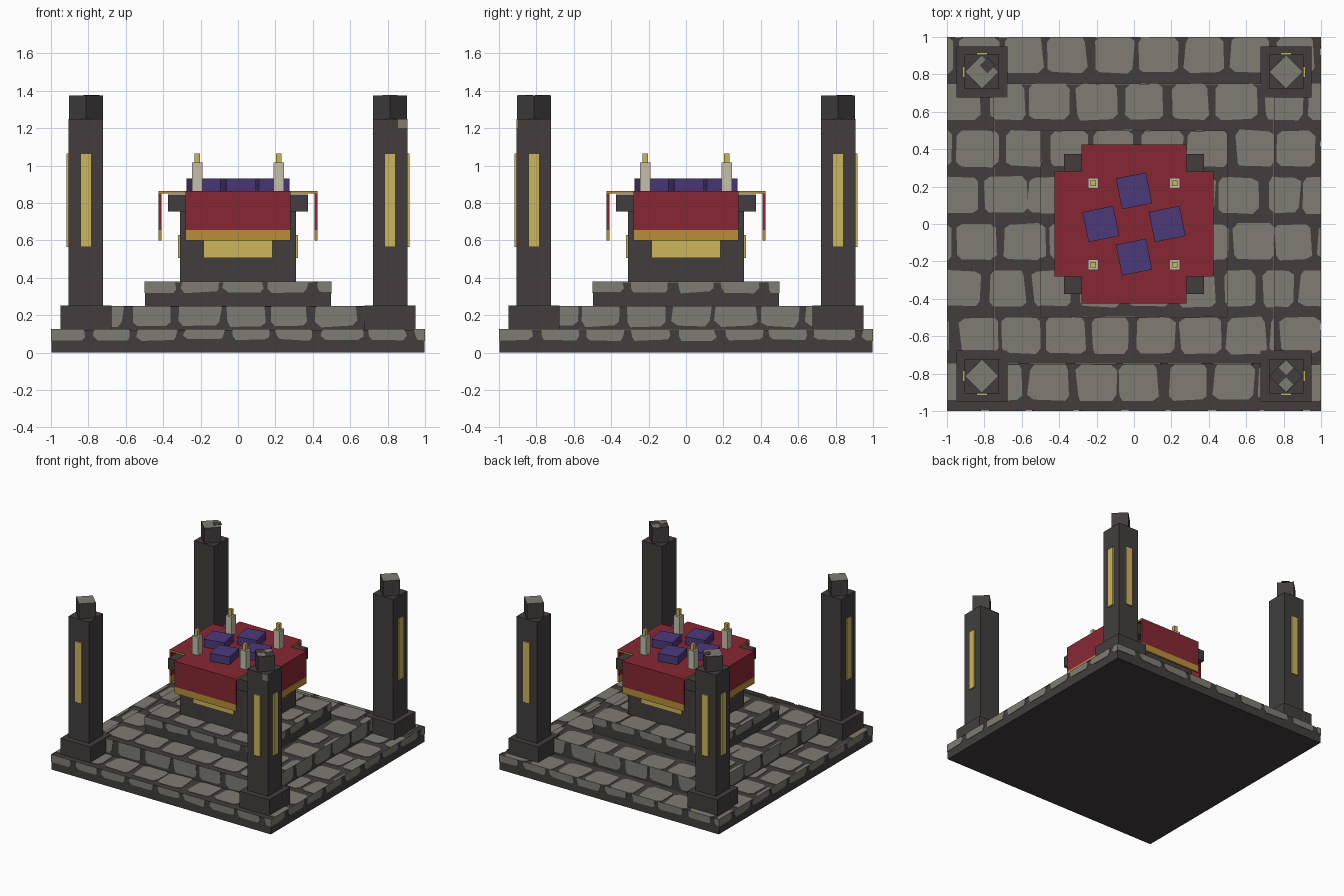
import bpy, bmesh, math, random
from mathutils import Matrix, Vector

random.seed(4)
cube = bpy.data.objects.get("Cube")
if cube:
    bpy.data.objects.remove(cube, do_unlink=True)


def material(name, r, g, b):
    col = [(c / 255) ** 2.2 for c in (r, g, b)] + [1]
    m = bpy.data.materials.new(name)
    m.use_nodes = True
    m.diffuse_color = col
    m.node_tree.nodes["Principled BSDF"].inputs["Base Color"].default_value = col
    return m


DARK = material("dark stone", 68, 64, 64)
LIGHT = material("light stone", 126, 123, 114)
RED = material("red cloth", 133, 44, 54)
GOLD = material("pale gold", 204, 180, 92)
TRIM = material("gold trim", 182, 142, 58)
PURPLE = material("purple cover", 77, 60, 120)
WAX = material("candle wax", 196, 189, 170)


def finish(name, bm, mats):
    mesh = bpy.data.meshes.new(name)
    bmesh.ops.recalc_face_normals(bm, faces=bm.faces[:])
    bm.to_mesh(mesh)
    bm.free()
    for m in mats:
        mesh.materials.append(m)
    ob = bpy.data.objects.new(name, mesh)
    bpy.context.collection.objects.link(ob)
    return ob


def box(name, x, y, z0, z1, hx, hy, mats, turn=0, rule=None):
    """Box centred on x, y; rule picks a material index from a face normal."""
    bm = bmesh.new()
    bmesh.ops.create_cube(bm, size=2)
    for v in bm.verts:
        v.co = Vector((v.co.x * hx, v.co.y * hy, v.co.z * (z1 - z0) / 2))
    bm.normal_update()
    if rule:
        for f in bm.faces:
            f.material_index = rule(f.normal)
    bm.transform(Matrix.Translation((x, y, (z0 + z1) / 2)) @ Matrix.Rotation(turn, 4, 'Z'))
    return finish(name, bm, mats)


SKIN = 0.004
PITCH = 0.245


def stones(name, matrix, half, rows, vmin, vmax):
    """Rows of worn cobbles as thin plates, clipped to a rectangle."""
    bm = bmesh.new()
    jit = lambda a: random.uniform(-a, a)
    for i, (v0, v1) in enumerate(rows):
        u = -1.3 + (i % 2) * PITCH * 0.4
        while u < 1.2:
            a, b = u + 0.017 + jit(.01), u + PITCH - 0.02 + jit(.01)
            c = min(0.025, (v1 - v0) / 4)
            outline = [(a + c, v0), (b - c, v0), (b, v0 + c), (b + jit(.01), v1 - c),
                       (b - c, v1), (a + c, v1), (a, v1 - c), (a + jit(.01), v0 + c)]
            bm.faces.new([bm.verts.new((p + jit(.006), q + jit(.006), 0)) for p, q in outline])
            u += PITCH + jit(.015)
    for co, no in (((half, 0, 0), (1, 0, 0)), ((-half, 0, 0), (-1, 0, 0)),
                   ((0, vmax, 0), (0, 1, 0)), ((0, vmin, 0), (0, -1, 0))):
        geom = bm.verts[:] + bm.edges[:] + bm.faces[:]
        bmesh.ops.bisect_plane(bm, geom=geom, plane_co=co, plane_no=no, clear_outer=True)
    out = bmesh.ops.extrude_face_region(bm, geom=bm.faces[:])
    top = [g for g in out["geom"] if isinstance(g, bmesh.types.BMVert)]
    bmesh.ops.translate(bm, verts=top, vec=(0, 0, SKIN))
    bm.transform(matrix)
    return finish(name, bm, [LIGHT])


# Stepped cobbled platform
TOP_ROWS = [(k / 4 + 0.058, k / 4 + 0.25) for k in range(-4, 4)]
for label, half, z0, z1, low in (("lower", 1, 0, .125, .067), ("middle", .75, .125, .25, .14),
                                 ("upper", .5, .25, .38, .322)):
    core = half - SKIN
    box(label + "_step", 0, 0, max(z0 - SKIN, 0), z1 - SKIN, core, core, [DARK])
    stones(label + "_step_paving", Matrix.Translation((0, 0, z1 - SKIN)), half,
           TOP_ROWS, -half, half)
    for q in range(4):
        wall = (Matrix.Rotation(q * math.pi / 2, 4, 'Z') @ Matrix.Translation((0, -core, 0))
                @ Matrix.Rotation(math.pi / 2, 4, 'X'))
        stones(f"{label}_step_side_stones_{q}", wall, half, [(low, z1 + .02)], z0, z1)

# Corner pillars with gold plates on the outward faces
P = 0.813
for sx in (-1, 1):
    for sy in (-1, 1):
        tag = ("front" if sy < 0 else "back") + ("_left" if sx > 0 else "_right")
        x, y = sx * P, sy * P
        box(tag + "_pillar_foot", x, y, .12, .253, .136, .136, [DARK])
        box(tag + "_pillar_shaft", x, y, .25, 1.25, .092, .092, [DARK])
        full = not (sx > 0 and sy < 0)
        box(tag + "_pillar_cap", x, y, 1.25, 1.375, .064, .064, [DARK, LIGHT],
            math.pi / 4, lambda n: int(full and n.z > .5))
        box(tag + "_plate_x", x + sx * .095, y, .565, 1.065, .0045 + SKIN, .03, [GOLD])
        box(tag + "_plate_y", x, y + sy * .095, .565, 1.065, .03, .0045 + SKIN, [GOLD])

# Worn patches on two pillars
for d in (-.045, .045):
    box("cap_worn_patch", P, -P + d, 1.373, 1.377, .028, .028, [LIGHT], math.pi / 4)
box("cap_dark_patch", -P + .03, P + .035, 1.373, 1.377, .03, .03, [DARK], math.pi / 4)
box("shaft_worn_patch", P + .068, -P - .09, 1.2, 1.25, .025, .004, [LIGHT])

# Altar block and slab
box("altar_body", 0, 0, .37, .76, .31, .31, [DARK])
box("altar_slab", 0, 0, .755, .845, .373, .373, [DARK])

# Cloth: crossed top runner, hanging flaps, gold trim
F, W = .425, .28
box("cloth_centre", 0, 0, .845, .865, W, W, [RED])
for q in range(4):
    turn = q * math.pi / 2
    c, s = round(math.cos(turn)), round(math.sin(turn))
    place = lambda d: (s * d, -c * d)
    edge = lambda n: int(abs(n.x) > .5)
    box(f"cloth_top_{q}", *place((F + W) / 2), .85, .865, W, (F - W) / 2,
        [RED, TRIM], turn, edge)
    box(f"cloth_flap_{q}", *place(F - .0075), .655, .85, W, .0075, [RED], turn)
    box(f"cloth_trim_{q}", *place(F - .0075), .6, .655, W, .0075, [TRIM], turn)
    box(f"altar_gold_panel_{q}", *place(.3145), .505, .63, .185, .0055, [GOLD], turn)
    # Books around the middle
    box(f"book_{q}", *place(.177), .86, .93, .082, .084, [PURPLE], turn + math.radians(11.5))

# Candles
for sx in (-1, 1):
    for sy in (-1, 1):
        x, y = sx * .218, sy * .218
        box("candle", x, y, .86, 1.015, .028, .028, [WAX])
        box("candle_flame", x, y, 1.01, 1.065, .014, .014, [GOLD])
